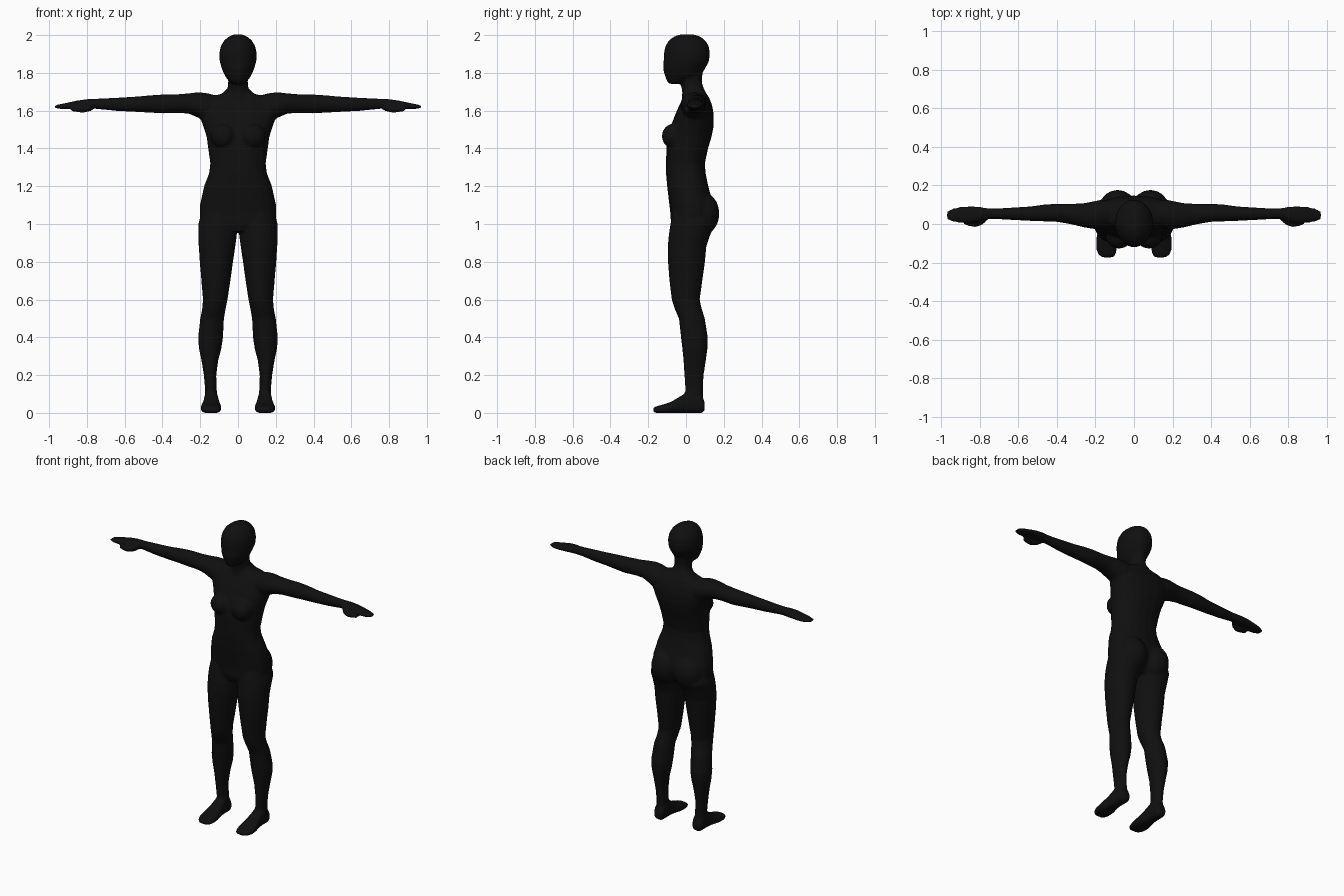
import bpy, bmesh, math
from mathutils import Vector, Matrix

if "Cube" in bpy.data.objects:
    bpy.data.objects.remove(bpy.data.objects["Cube"], do_unlink=True)

# Single matte near-black colour
black = bpy.data.materials.new("near black")
black.use_nodes = True
black.diffuse_color = (0.005, 0.005, 0.005, 1)
bsdf = black.node_tree.nodes["Principled BSDF"]
bsdf.inputs["Base Color"].default_value = (0.005, 0.005, 0.005, 1)
bsdf.inputs["Roughness"].default_value = 0.9

bm = bmesh.new()


def loft(axis, rings, power=1.0, sides=20, flip=1):
    """Skin closed rings along an axis. Ring: (t, a0, a1, b0, b1) gives the
    position on the axis and the extents in the two other directions."""
    loops = []
    for t, a0, a1, b0, b1 in rings:
        loop = []
        for i in range(sides):
            ang = 2 * math.pi * i / sides
            c, s = math.cos(ang), math.sin(ang)
            c = math.copysign(abs(c) ** power, c)
            s = math.copysign(abs(s) ** power, s)
            a = (a0 + a1) / 2 + c * (a1 - a0) / 2
            b = (b0 + b1) / 2 + s * (b1 - b0) / 2
            p = {"x": (t, a, b), "y": (a, t, b), "z": (a, b, t)}[axis]
            loop.append(bm.verts.new((p[0] * flip, p[1], p[2])))
        loops.append(loop)
    faces = [bm.faces.new((lo[i], lo[(i + 1) % sides], hi[(i + 1) % sides], hi[i]))
             for lo, hi in zip(loops, loops[1:]) for i in range(sides)]
    faces += [bm.faces.new(loops[0][::-1]), bm.faces.new(loops[-1])]
    bmesh.ops.recalc_face_normals(bm, faces=faces)


def ball(centre, size, tilt=0.0, axis="X"):
    mat = (Matrix.Translation(Vector(centre)) @ Matrix.Rotation(tilt, 4, axis)
           @ Matrix.Diagonal((*size, 1)))
    bmesh.ops.create_uvsphere(bm, u_segments=18, v_segments=12, radius=1, matrix=mat)


def body_rings(rows):
    """Rows symmetric in x: (z, half width, front y, back y)."""
    return [(z, -w, w, f, b) for z, w, f, b in rows]


# Torso from hips to neck base
loft("z", body_rings([
    (0.96, 0.10, -0.065, 0.09), (1.00, 0.185, -0.08, 0.125),
    (1.05, 0.204, -0.082, 0.145), (1.10, 0.202, -0.088, 0.145),
    (1.20, 0.18, -0.10, 0.118), (1.27, 0.153, -0.106, 0.104),
    (1.32, 0.147, -0.106, 0.10), (1.40, 0.158, -0.104, 0.117),
    (1.46, 0.166, -0.098, 0.135), (1.52, 0.185, -0.08, 0.147),
    (1.58, 0.208, -0.057, 0.147), (1.63, 0.205, -0.035, 0.138),
    (1.67, 0.165, -0.015, 0.122), (1.69, 0.085, -0.012, 0.108),
    (1.715, 0.058, -0.014, 0.096)]), power=0.85)

# Neck
loft("z", body_rings([
    (1.64, 0.07, -0.025, 0.12), (1.70, 0.058, -0.02, 0.10),
    (1.75, 0.052, -0.03, 0.084), (1.82, 0.055, -0.04, 0.09)]))

# Head: jaw, face and skull
loft("z", body_rings([
    (1.742, 0.028, -0.088, -0.02), (1.757, 0.05, -0.102, 0.03),
    (1.785, 0.07, -0.112, 0.075), (1.82, 0.085, -0.122, 0.10),
    (1.86, 0.097, -0.119, 0.122), (1.90, 0.100, -0.118, 0.127),
    (1.94, 0.092, -0.11, 0.122), (1.97, 0.075, -0.093, 0.104),
    (1.99, 0.052, -0.068, 0.08), (2.003, 0.024, -0.035, 0.045)]))

for side in (1, -1):
    # Chest and buttock volumes
    ball((0.078 * side, -0.066, 1.465), (0.068, 0.062, 0.066))
    ball((0.085 * side, 0.085, 1.055), (0.095, 0.092, 0.115))

    # Leg from hip to ankle
    loft("z", [
        (1.06, 0.02, 0.195, -0.07, 0.13), (1.00, 0.003, 0.21, -0.083, 0.155),
        (0.94, 0.006, 0.211, -0.092, 0.128), (0.88, 0.014, 0.208, -0.097, 0.108),
        (0.80, 0.026, 0.203, -0.096, 0.101), (0.70, 0.04, 0.194, -0.088, 0.087),
        (0.60, 0.055, 0.186, -0.076, 0.073), (0.55, 0.065, 0.19, -0.06, 0.084),
        (0.50, 0.074, 0.20, -0.038, 0.10), (0.40, 0.079, 0.211, -0.027, 0.116),
        (0.34, 0.088, 0.207, -0.02, 0.114), (0.28, 0.104, 0.194, -0.014, 0.106),
        (0.20, 0.115, 0.181, -0.009, 0.094), (0.12, 0.112, 0.174, -0.004, 0.09),
        (0.03, 0.105, 0.177, -0.01, 0.094)], flip=side)

    # Foot from heel to toes
    loft("y", [
        (0.098, 0.115, 0.170, 0.01, 0.06), (0.08, 0.106, 0.178, -0.002, 0.10),
        (0.02, 0.104, 0.180, -0.002, 0.12), (-0.03, 0.098, 0.186, 0.0, 0.088),
        (-0.08, 0.088, 0.197, -0.002, 0.058), (-0.13, 0.088, 0.197, -0.002, 0.042),
        (-0.160, 0.096, 0.184, 0.0, 0.034), (-0.174, 0.107, 0.166, 0.005, 0.026)],
        power=0.75, flip=side)

    # Arm and mitten-shaped hand
    loft("x", [
        (0.11, -0.01, 0.125, 1.56, 1.680), (0.17, -0.027, 0.126, 1.545, 1.694),
        (0.21, -0.026, 0.118, 1.562, 1.698), (0.26, -0.018, 0.108, 1.584, 1.692),
        (0.32, -0.003, 0.105, 1.588, 1.687), (0.40, 0.011, 0.105, 1.585, 1.686),
        (0.46, 0.013, 0.102, 1.589, 1.682), (0.54, 0.016, 0.091, 1.593, 1.675),
        (0.64, 0.021, 0.085, 1.598, 1.669), (0.72, 0.026, 0.080, 1.606, 1.665),
        (0.77, 0.025, 0.083, 1.611, 1.663), (0.80, 0.012, 0.09, 1.611, 1.661),
        (0.85, 0.005, 0.092, 1.609, 1.654), (0.90, 0.006, 0.089, 1.607, 1.643),
        (0.94, 0.010, 0.082, 1.609, 1.635), (0.969, 0.023, 0.066, 1.614, 1.629)],
        flip=side)
    # Thumb
    loft("x", [
        (0.76, 0.022, 0.05, 1.608, 1.645), (0.785, -0.004, 0.035, 1.595, 1.635),
        (0.82, -0.017, 0.026, 1.589, 1.624), (0.85, -0.014, 0.022, 1.592, 1.618),
        (0.882, -0.003, 0.018, 1.595, 1.612)], flip=side, sides=12)

mesh = bpy.data.meshes.new("body")
bm.to_mesh(mesh)
bm.free()
mesh.materials.append(black)
body = bpy.data.objects.new("body", mesh)
bpy.context.collection.objects.link(body)

# Fuse the volumes into one soft skin
fuse = body.modifiers.new("fuse", "REMESH")
fuse.mode = "VOXEL"
fuse.voxel_size = 0.008
fuse.use_smooth_shade = True
soft = body.modifiers.new("soften", "SMOOTH")
soft.factor = 0.5
soft.iterations = 4
for poly in mesh.polygons:
    poly.use_smooth = True
